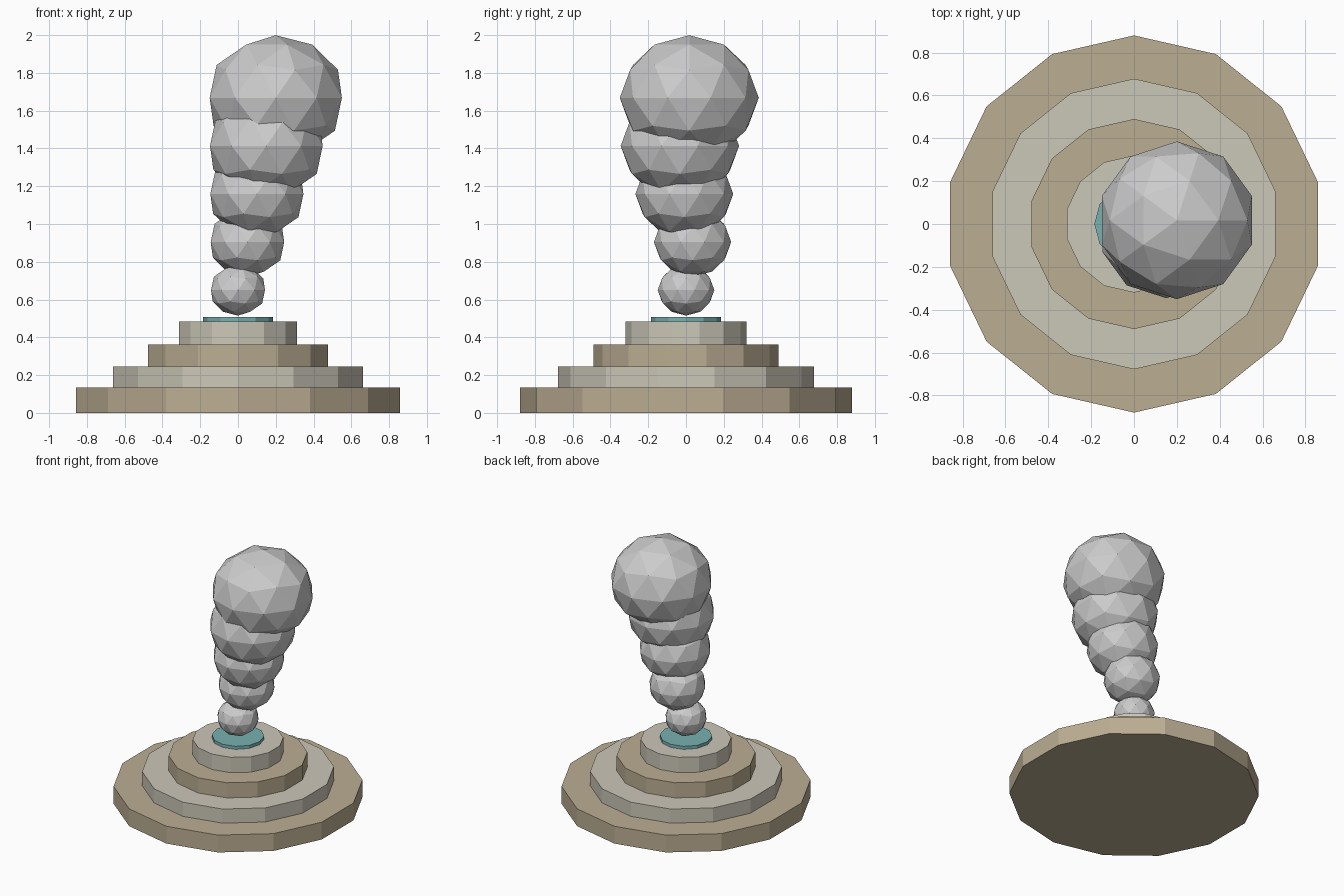
import bpy
import math

if "Cube" in bpy.data.objects:
    bpy.data.objects.remove(bpy.data.objects["Cube"])


def material(name, rgb):
    m = bpy.data.materials.new(name)
    m.diffuse_color = (*rgb, 1)
    m.use_nodes = True
    m.node_tree.nodes["Principled BSDF"].inputs["Base Color"].default_value = m.diffuse_color
    return m


tan = material("tan_stone", (0.50, 0.42, 0.29))
pale = material("pale_stone", (0.60, 0.57, 0.48))
teal = material("teal_water", (0.19, 0.44, 0.44))


def disc(name, radius, z0, z1, sides, mat):
    bpy.ops.mesh.primitive_cylinder_add(vertices=sides, radius=radius, depth=z1 - z0,
                                        location=(0, 0, (z0 + z1) / 2))
    ob = bpy.context.object
    ob.name = name
    ob.data.materials.append(mat)


# Stepped mineral terraces, alternating colours
levels = [0, 0.135, 0.245, 0.363, 0.483]
for i, r in enumerate((0.88, 0.678, 0.49, 0.32)):
    disc(f"terrace_{i + 1}", r, levels[i], levels[i + 1], 14, pale if i % 2 else tan)

# Water pool on the top terrace
disc("pool", 0.185, 0.47, 0.507, 12, teal)

# Rising steam puffs: growing, leaning to +x, slightly flattened
for i in range(5):
    r = 0.15 + 0.0545 * i
    bpy.ops.mesh.primitive_ico_sphere_add(
        subdivisions=2, radius=r,
        location=(0.05 * i, 0.035 * math.sin(1.7 * i), 0.65 + 0.2545 * i))
    puff = bpy.context.object
    puff.name = f"steam_puff_{i + 1}"
    puff.scale.z = 0.9
